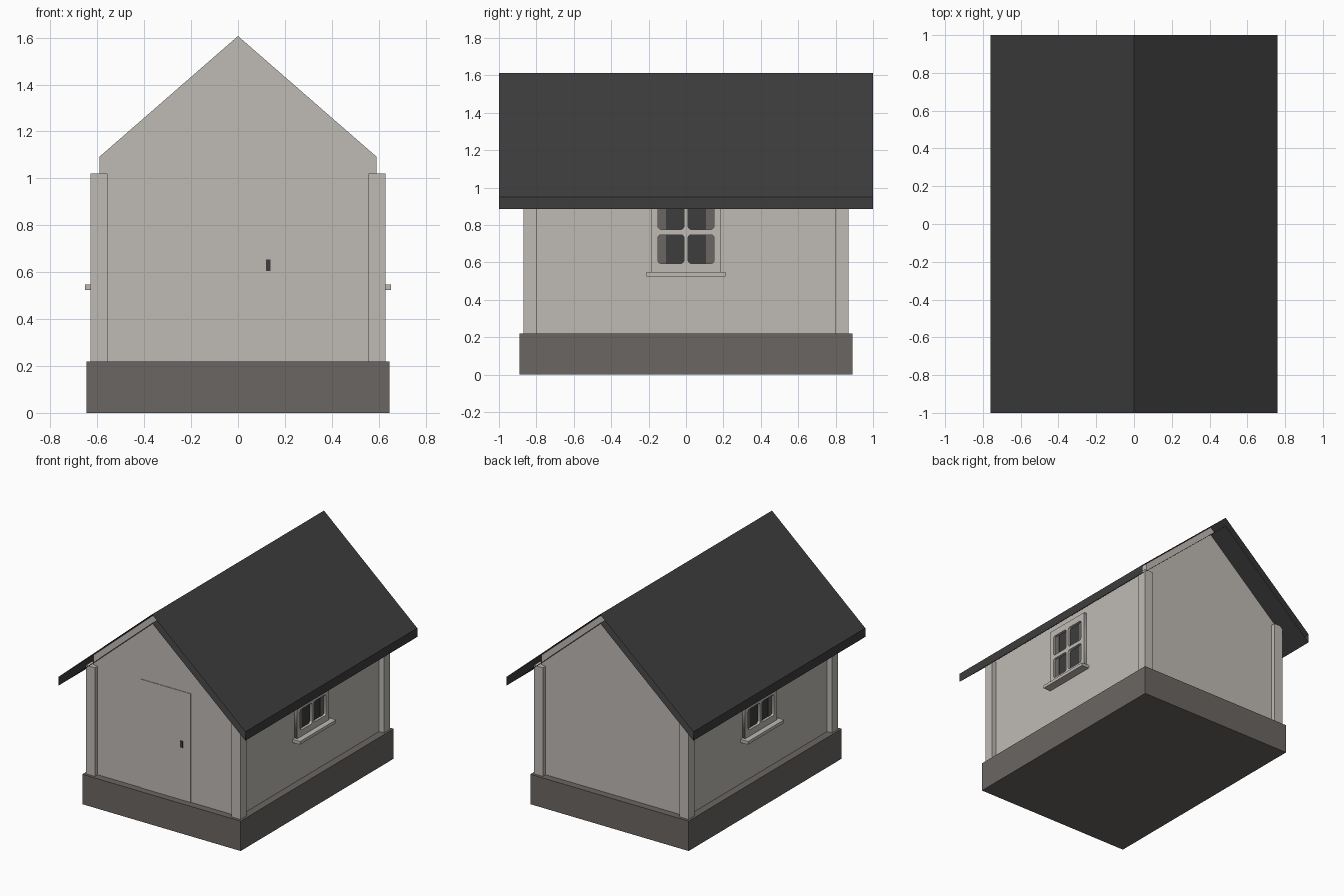
import bpy, bmesh, math
from mathutils import Matrix

if "Cube" in bpy.data.objects:
    bpy.data.objects.remove(bpy.data.objects["Cube"])


def material(name, r, g, b):
    m = bpy.data.materials.new(name)
    m.diffuse_color = (r, g, b, 1)
    m.use_nodes = True
    m.node_tree.nodes["Principled BSDF"].inputs["Base Color"].default_value = m.diffuse_color
    return m


PLASTER = material("warm_white", 0.52, 0.495, 0.46)
STONE = material("stone_grey", 0.145, 0.132, 0.122)
DARK = material("charcoal", 0.047, 0.047, 0.047)


def add_object(name, mesh, mat, mirror=""):
    mesh.materials.clear()
    mesh.materials.append(mat)
    ob = bpy.data.objects.new(name, mesh)
    bpy.context.collection.objects.link(ob)
    if mirror:
        mod = ob.modifiers.new("Mirror", 'MIRROR')
        mod.use_axis = ["X" in mirror, "Y" in mirror, False]
        mod.use_mirror_merge = False
    return ob


def box(name, x, y, z, mat, mirror=""):
    """Box from (min, max) ranges."""
    bm = bmesh.new()
    bmesh.ops.create_cube(bm, size=1)
    for v in bm.verts:
        for i, (lo, hi) in enumerate((x, y, z)):
            v.co[i] = hi if v.co[i] > 0 else lo
    me = bpy.data.meshes.new(name)
    bm.to_mesh(me)
    bm.free()
    return add_object(name, me, mat, mirror)


def prism(name, profile, half, mat, caps):
    """Extrude an (x, z) profile along y, with or without end faces."""
    n = len(profile)
    bm = bmesh.new()
    a = [bm.verts.new((x, -half, z)) for x, z in profile]
    b = [bm.verts.new((x, half, z)) for x, z in profile]
    for i in range(n):
        j = (i + 1) % n
        bm.faces.new((a[i], a[j], b[j], b[i]))
    if caps:
        bm.faces.new(a)
        bm.faces.new(b[::-1])
    bmesh.ops.recalc_face_normals(bm, faces=bm.faces)
    me = bpy.data.meshes.new(name)
    bm.to_mesh(me)
    bm.free()
    return add_object(name, me, mat)


def rounded_rect(x0, x1, y0, y1, r):
    if r == 0:
        return [(x0, y0), (x1, y0), (x1, y1), (x0, y1)]
    pts = []
    corners = ((x1 - r, y1 - r), (x0 + r, y1 - r), (x0 + r, y0 + r), (x1 - r, y0 + r))
    for k, (cx, cy) in enumerate(corners):
        for s in range(4):
            t = math.pi / 2 * (k + s / 3)
            pts.append((cx + r * math.cos(t), cy + r * math.sin(t)))
    return pts


def pierced_plate(name, loops, x, depth, mat, mirror):
    """Flat plate in the yz plane; the inner loops become holes."""
    cu = bpy.data.curves.new(name, 'CURVE')
    cu.dimensions = '2D'
    cu.fill_mode = 'BOTH'
    cu.extrude = depth / 2
    for loop in loops:
        sp = cu.splines.new('POLY')
        sp.points.add(len(loop) - 1)
        for p, (u, v) in zip(sp.points, loop):
            p.co = (u, v, 0, 1)
        sp.use_cyclic_u = True
    tmp = bpy.data.objects.new("outline", cu)
    bpy.context.collection.objects.link(tmp)
    dg = bpy.context.evaluated_depsgraph_get()
    me = bpy.data.meshes.new_from_object(tmp.evaluated_get(dg))
    bpy.data.objects.remove(tmp)
    me.transform(Matrix(((0, 0, 1, x), (1, 0, 0, 0), (0, 1, 0, 0), (0, 0, 0, 1))))
    me.name = name
    return add_object(name, me, mat, mirror)


# Plinth and gabled walls
box("plinth", (-0.645, 0.645), (-0.89, 0.89), (0, 0.22), STONE)
prism("walls", [(-0.59, 0.22), (0.59, 0.22), (0.59, 1.093), (0, 1.607), (-0.59, 1.093)],
      0.837, PLASTER, True)

# Roof: hollow slab, open at both gable ends
prism("roof", [(0, 1.612), (0.76, 0.95), (0.76, 0.885), (0, 1.547),
               (-0.76, 0.885), (-0.76, 0.95)], 1.0, DARK, False)

# Corner posts
box("corner_posts", (0.557, 0.63), (0.8, 0.87), (0.22, 1.02), PLASTER, "XY")

# Door and handle
box("door", (-0.202, 0.202), (-0.841, -0.83), (0.22, 1.02), PLASTER)
box("door_handle", (0.12, 0.139), (-0.844, -0.838), (0.605, 0.655), DARK)

# Windows on both long sides: frame with four rounded panes
loops = [rounded_rect(-0.185, 0.185, 0.548, 0.98, 0)]
for y0, y1 in ((-0.15, -0.011), (0.011, 0.15)):
    for z0, z1 in ((0.595, 0.748), (0.777, 0.93)):
        loops.append(rounded_rect(y0, y1, z0, z1, 0.016))
pierced_plate("window_frames", loops, 0.6, 0.024, PLASTER, "X")
box("window_glass", (0.588, 0.593), (-0.17, 0.17), (0.57, 0.96), DARK, "X")
box("curtains", (0.588, 0.596), (0.108, 0.17), (0.57, 0.96), STONE, "XY")
box("window_sills", (0.585, 0.652), (-0.21, 0.21), (0.525, 0.548), PLASTER, "X")
